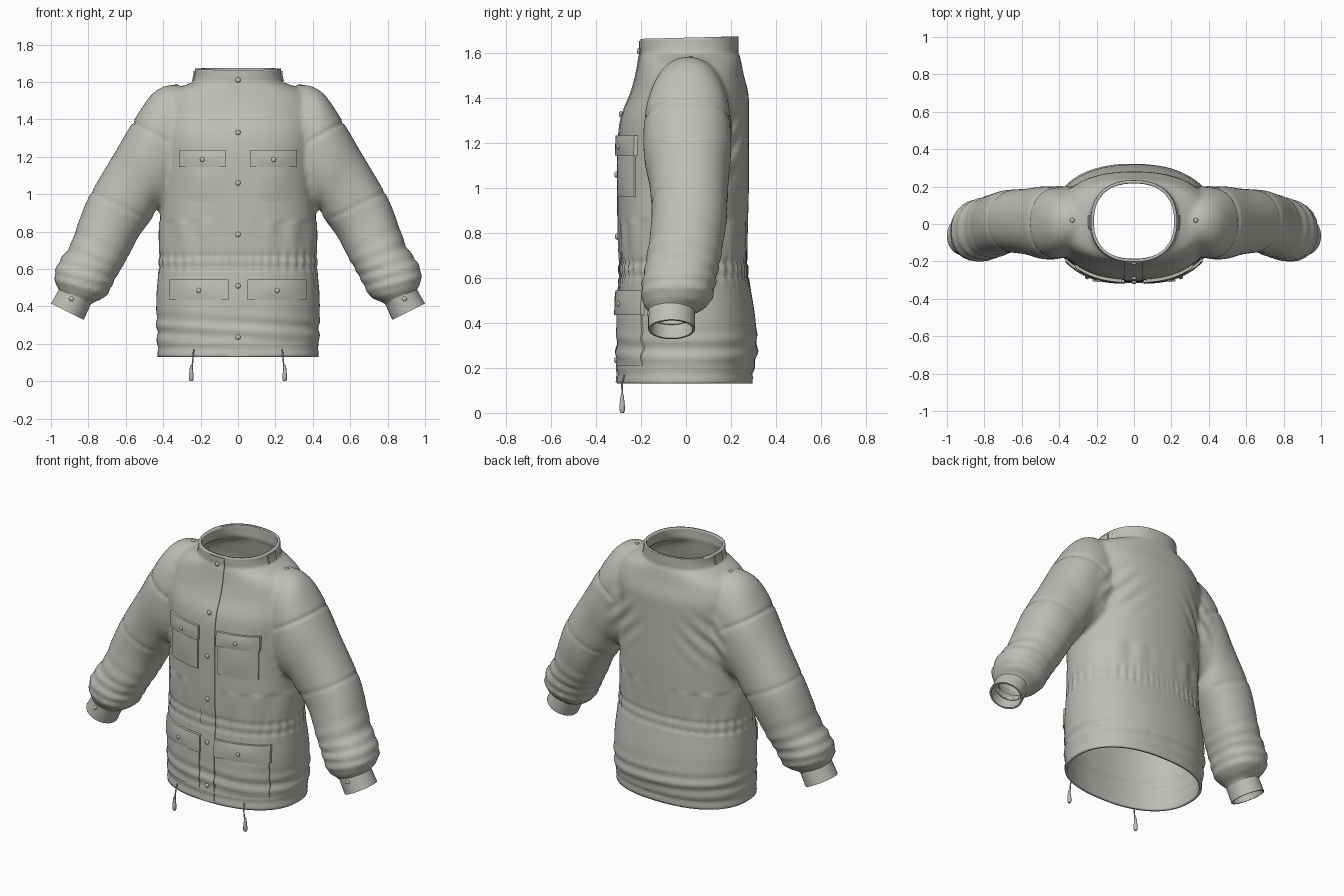
import bpy, bmesh, math
from mathutils import Vector
from mathutils.bvhtree import BVHTree

cube = bpy.data.objects.get("Cube")
if cube:
    bpy.data.objects.remove(cube, do_unlink=True)

fabric = bpy.data.materials.new("light grey fabric")
fabric.use_nodes = True
colour = (0.52, 0.52, 0.48, 1)
fabric.diffuse_color = colour
fabric.node_tree.nodes["Principled BSDF"].inputs["Base Color"].default_value = colour
SIDES = (("left", 1), ("right", -1))


def add_object(name, bm, smooth_angle=40):
    mesh = bpy.data.meshes.new(name)
    bmesh.ops.recalc_face_normals(bm, faces=bm.faces)
    bm.to_mesh(mesh)
    bm.free()
    ob = bpy.data.objects.new(name, mesh)
    bpy.context.collection.objects.link(ob)
    mesh.materials.append(fabric)
    bpy.ops.object.select_all(action="DESELECT")
    ob.select_set(True)
    bpy.context.view_layer.objects.active = ob
    bpy.ops.object.shade_smooth_by_angle(angle=math.radians(smooth_angle))
    return ob


def resample(keys, per):
    """Smooth curve through rows of numbers."""
    out = []
    last = len(keys) - 1
    for i in range(last):
        rows = keys[max(i - 1, 0)], keys[i], keys[i + 1], keys[min(i + 2, last)]
        for s in range(per):
            t = s / per
            out.append([b + (c - a) * t / 2 + (2 * a - 5 * b + 4 * c - d) * t * t / 2
                        + (3 * b - a - 3 * c + d) * t ** 3 / 2 for a, b, c, d in zip(*rows)])
    return out + [list(keys[-1])]


def ring(row, side=1, power=2.2, scale=1, count=56):
    """Rounded section between an outer and an inner point, and a front and a back depth."""
    ox, oz, ix, iz, front, back = row
    pts = []
    for k in range(count):
        a = math.tau * k / count
        c, s = math.cos(a), math.sin(a)
        c = math.copysign(abs(c) ** (2 / power), c) * scale
        s = math.copysign(abs(s) ** (2 / power), s) * scale
        pts.append(Vector((side * ((ox + ix) / 2 + (ox - ix) / 2 * c),
                           (front + back) / 2 + (back - front) / 2 * s,
                           (oz + iz) / 2 + (oz - iz) / 2 * c)))
    return pts


def loft(bm, rings, tube=False):
    loops = [[bm.verts.new(p) for p in r] for r in rings]
    pairs = list(zip(loops, loops[1:]))
    if tube:
        pairs.append((loops[-1], loops[0]))
    else:
        bm.faces.new(loops[0])
        bm.faces.new(loops[-1])
    for a, b in pairs:
        for k in range(len(a)):
            n = (k + 1) % len(a)
            bm.faces.new((a[k], a[n], b[n], b[k]))


# Body and sleeves as solid volumes
body_rows = [  # half width, height, front, back
    (.43, .08, -.308, .292), (.43, .13, -.308, .295), (.433, .20, -.308, .305),
    (.435, .30, -.305, .318), (.437, .45, -.305, .305), (.422, .64, -.295, .275),
    (.42, .80, -.30, .275), (.41, 1.0, -.302, .28), (.41, 1.2, -.30, .28),
    (.42, 1.32, -.285, .28), (.42, 1.42, -.245, .278), (.40, 1.50, -.222, .258),
    (.345, 1.555, -.212, .247), (.255, 1.595, -.206, .238), (.233, 1.63, -.204, .234),
    (.231, 1.72, -.204, .234)]
sleeve_rows = [  # outer x z, inner x z, front, back
    (.28, 1.575, .30, .97, -.17, .19), (.37, 1.583, .37, .93, -.18, .20),
    (.46, 1.535, .41, .92, -.19, .20), (.56, 1.39, .44, .92, -.185, .20),
    (.66, 1.22, .46, .87, -.165, .19), (.75, 1.07, .52, .79, -.155, .185),
    (.81, .96, .55, .74, -.155, .18), (.86, .83, .58, .68, -.165, .165),
    (.90, .72, .62, .61, -.18, .15), (.95, .65, .65, .56, -.19, .135),
    (.98, .58, .68, .50, -.20, .125), (.975, .52, .71, .45, -.19, .10),
    (.95, .475, .79, .41, -.158, .03), (.97, .43, .81, .36, -.158, .03)]
bm = bmesh.new()
loft(bm, [ring((w, z, -w, z, f, b), power=2.3) for w, z, f, b in resample(body_rows, 4)])
for name, side in SIDES:
    rows = resample(sleeve_rows, 6)
    rings = []
    for i, row in enumerate(rows):
        u = i / (len(rows) - 1)
        fold = max(0, min(1, (u - .5) * 6, (.9 - u) * 12))
        rings.append(ring(row, side, scale=1 + .04 * fold * math.sin(u * 88 + side)))
    loft(bm, rings)
solid = add_object("jacket_volume", bm)

# Merge into one skin
remesh = solid.modifiers.new("merge", "REMESH")
remesh.mode = "VOXEL"
remesh.voxel_size = 0.015
soften = solid.modifiers.new("soften", "SMOOTH")
soften.factor, soften.iterations = 0.5, 4
skin = bpy.data.meshes.new_from_object(solid.evaluated_get(bpy.context.evaluated_depsgraph_get()))
bpy.data.objects.remove(solid, do_unlink=True)
bm = bmesh.new()
bm.from_mesh(skin)
bm.normal_update()


def bump(value, centre, width):
    return math.exp(-((value - centre) / width) ** 2)


# Seams, drawstring channel and cloth folds
moves = []
for v in bm.verts:
    x, y, z = v.co
    ax = abs(x)
    d = 0
    if ax < .47 and z < .86:
        d -= .006 * (bump(z, .61, .01) + bump(z, .67, .01) + bump(z, .175, .012))
        d += .004 * bump(z, .64, .05) * math.sin(math.atan2(y, x) * 46)
        d += .006 * bump(z, .28, .07) * math.sin(z * 75 + x * 5)
        d += .005 * bump(z, .82, .12) * math.sin(ax * 48) * min(1, ax * 4)
    if ax > .37 and z > 1.1:
        d -= .008 * bump(z, 1.075 + .55 * ax, .012)
    if ax > .5:
        d -= .005 * bump(z, .62 + .5 * ax, .012)
    if y > .1 and ax < .42:
        d += .007 * bump(z, 1.2, .13) * bump(ax, .3, .13) * math.sin((z + ax) * 50)
    if ax < .3:
        d -= .005 * bump(z, 1.605, .01)
    moves.append(v.normal * d)
for v, move in zip(bm.verts, moves):
    v.co += move


# Open the hem, neck and wrists
def cut(point, normal, keep=lambda c: True):
    faces = [f for f in bm.faces if keep(f.calc_center_median())]
    geom = set(faces)
    for f in faces:
        geom.update(f.edges)
        geom.update(f.verts)
    bmesh.ops.bisect_plane(bm, geom=list(geom), plane_co=point, plane_no=normal, clear_outer=True)


cut((0, 0, .13), (0, 0, -1))
cut((0, .02, 1.67), (0, -.025, 1))
for name, side in SIDES:
    cut((side * .876, 0, .422), (side * .4, 0, -.92), lambda c: c.x * side > .6)
bm.normal_update()
surface = BVHTree.FromBMesh(bm)
jacket = add_object("jacket_shell", bm, 60)
wall = jacket.modifiers.new("cloth thickness", "SOLIDIFY")
wall.thickness, wall.offset = 0.016, -1

# Cuffs
for name, side in SIDES:
    bm = bmesh.new()
    start = (.957, .49, .783, .42, -.168, .04)
    end = (1.0, .415, .825, .328, -.168, .04)
    tube = resample([start, end], 4)
    loft(bm, [ring(r, side, 2) for r in tube] + [ring(r, side, 2, .9) for r in reversed(tube)], True)
    add_object(name + "_cuff", bm)


def project(u, z, view):
    """Point on the cloth seen along a direction: front, or from either side."""
    if view == "front":
        start, ray = Vector((u, -2, z)), Vector((0, 1, 0))
    else:
        start, ray = Vector((2 * view, u, z)), Vector((-view, 0, 0))
    hit = surface.ray_cast(start, ray)[0]
    return hit, ray


def patch(name, u0, u1, z0, z1, thick, view="front", puff=0):
    """Raised panel that follows the cloth, with a closed rim."""
    cols = max(4, int(abs(u1 - u0) / .014))
    rows = max(4, int((z1 - z0) / .014))
    bm = bmesh.new()
    grid = []
    for j in range(rows + 1):
        line = []
        for i in range(cols + 1):
            si, sj = (min(max((k - 1) / (n - 2), 0), 1) for k, n in ((i, cols), (j, rows)))
            rim = i in (0, cols) or j in (0, rows)
            hit, ray = project(u0 + (u1 - u0) * si, z0 + (z1 - z0) * sj, view)
            lift = -.008 if rim else thick + puff * math.sin(math.pi * si) * math.sin(math.pi * sj)
            line.append(bm.verts.new(hit - ray * lift))
        grid.append(line)
    for a, b in zip(grid, grid[1:]):
        for i in range(cols):
            bm.faces.new((a[i], a[i + 1], b[i + 1], b[i]))
    ob = add_object(name, bm)
    # Panels face away from the cloth
    out = Vector((0, -1, 0)) if view == "front" else Vector((view, 0, 0))
    if sum(p.normal.dot(out) * p.area for p in ob.data.polygons) < 0:
        ob.data.flip_normals()


def stud(name, point, radius=.014, scale=(1, .6, 1)):
    bm = bmesh.new()
    bmesh.ops.create_uvsphere(bm, u_segments=16, v_segments=8, radius=radius)
    bmesh.ops.scale(bm, vec=scale, verts=bm.verts)
    bmesh.ops.translate(bm, vec=point, verts=bm.verts)
    return add_object(name, bm)


# Front placket with its snaps
patch("placket", -.053, .047, .135, 1.655, .005)
for i, z in enumerate((1.61, 1.33, 1.06, .785, .51, .235)):
    stud(f"placket_snap_{i + 1}", project(0, z, "front")[0] - Vector((0, .009, 0)))

# Pockets, flaps, collar tabs, shoulder and cuff snaps, drawcords
for name, s in SIDES:
    patch(name + "_chest_pocket", s * .07, s * .305, .96, 1.20, .007, puff=.008)
    patch(name + "_chest_flap", s * .063, s * .315, 1.145, 1.235, .017, puff=.006)
    patch(name + "_hip_pocket", s * .057, s * .36, .21, .50, .006, puff=.008)
    patch(name + "_hip_flap", s * .05, s * .367, .435, .545, .016, puff=.006)
    for part, x, z in (("chest", .19, 1.185), ("hip", .21, .485)):
        stud(f"{name}_{part}_snap", project(s * x, z, "front")[0] - Vector((0, .024, 0)), .013)
    patch(name + "_collar_tab", -.03, .045, 1.605, 1.658, .006, view=s)
    top = surface.ray_cast(Vector((s * .33, .02, 3)), Vector((0, 0, -1)))[0]
    stud(name + "_shoulder_snap", top, .012, (1, 1, .6))
    stud(name + "_cuff_snap", (s * .89, -.166, .44), .013)

    cord = bpy.data.curves.new(name + "_drawcord", "CURVE")
    cord.dimensions = "3D"
    cord.bevel_depth, cord.bevel_resolution = .004, 2
    cord.use_fill_caps = True
    line = cord.splines.new("POLY")
    path = ((.237, -.275, .17), (.24, -.285, .13), (.247, -.283, .06))
    line.points.add(len(path) - 1)
    for p, (x, y, z) in zip(line.points, path):
        p.co = (s * x, y, z, 1)
    cord.materials.append(fabric)
    bpy.context.collection.objects.link(bpy.data.objects.new(name + "_drawcord", cord))
    bm = bmesh.new()
    profile = ((.005, .085), (.008, .07), (.012, .03), (.012, .01), (.007, 0))
    loft(bm, [ring((.25 + r, z, .25 - r, z, -.284 - r, -.284 + r), s, 2, count=12) for r, z in profile])
    add_object(name + "_cord_toggle", bm)
